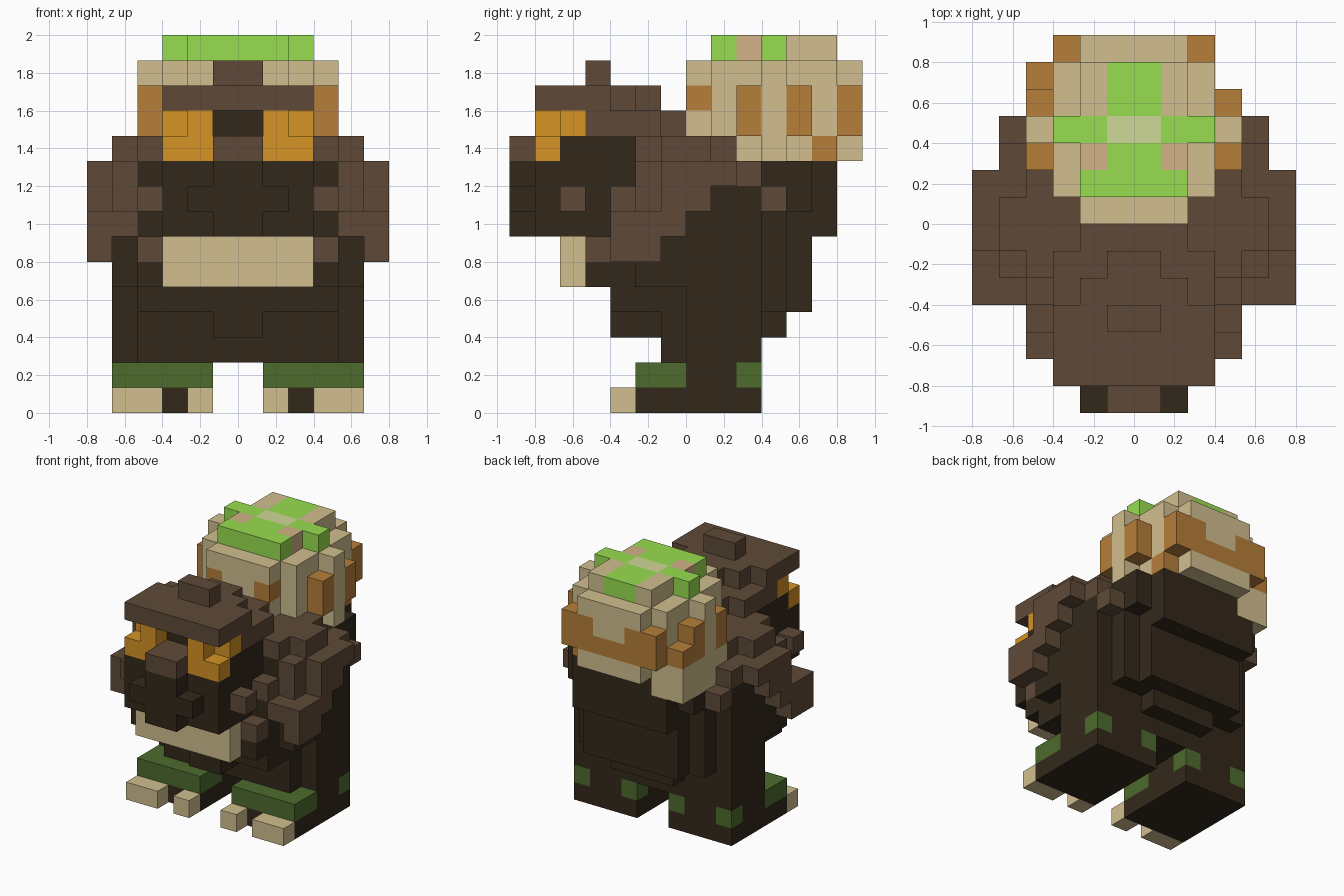
import bpy
import bmesh
from mathutils import Vector

default_cube = bpy.data.objects.get("Cube")
if default_cube:
    bpy.data.objects.remove(default_cube, do_unlink=True)

UNIT = 2 / 15  # edge length of one block
PALETTE = {
    "dark fur": "33281B", "brown fur": "5F4A38", "bone": "D2BF90",
    "leaf green": "98DE50", "moss green": "4D6B2D", "clay orange": "B67F3A",
    "amber eye": "D59325", "pale leaf": "CFD998", "dusty tan": "D2B286",
}


def linear(channel):
    return channel / 12.92 if channel <= 0.04045 else ((channel + 0.055) / 1.055) ** 2.4


def make_material(name, code):
    rgb = [linear(value / 255) for value in bytes.fromhex(code)]
    material = bpy.data.materials.new(name)
    material.use_nodes = True
    material.diffuse_color = (*rgb, 1)
    shader = material.node_tree.nodes["Principled BSDF"]
    shader.inputs["Base Color"].default_value = (*rgb, 1)
    shader.inputs["Roughness"].default_value = 0.9
    return material


materials = {name: make_material(name, code) for name, code in PALETTE.items()}
blocks = {}


def fill(part, colour, x_range, y_range, z_range):
    """Fill a range of blocks; later fills replace earlier ones."""
    for x in range(*x_range):
        for y in range(*y_range):
            for z in range(*z_range):
                blocks[x, y, z] = (part, colour)


def pair(part, colour, x_range, y_range, z_range):
    """Fill a range on the left and its mirror image on the right."""
    low, high = x_range
    fill("left_" + part, colour, (low, high), y_range, z_range)
    fill("right_" + part, colour, (-high, -low), y_range, z_range)


# Torso, stepped outwards towards the back
fill("torso", "dark fur", (-4, 4), (-1, 3), (2, 4))
fill("torso", "dark fur", (-1, 1), (-3, -1), (3, 4))
fill("torso", "dark fur", (-2, 2), (3, 4), (3, 4))
fill("torso", "dark fur", (-4, 4), (-3, 4), (4, 5))
fill("torso", "dark fur", (-3, 3), (4, 5), (4, 8))
fill("torso", "dark fur", (-4, 4), (-4, 4), (5, 7))
fill("torso", "dark fur", (-4, 4), (-2, 4), (7, 10))
fill("torso", "dark fur", (-4, 4), (4, 5), (8, 10))
fill("torso", "dark fur", (-3, 3), (5, 6), (7, 10))

# Legs, with moss cuffs and claws
pair("leg", "dark fur", (1, 5), (-2, 3), (0, 1))
pair("leg", "dark fur", (1, 5), (0, 3), (1, 3))
pair("leg", "dark fur", (4, 5), (0, 3), (3, 9))
pair("cuff", "moss green", (1, 5), (-2, 0), (1, 2))
pair("heel_moss", "moss green", (1, 2), (2, 3), (1, 2))
pair("heel_moss", "moss green", (4, 5), (2, 3), (1, 2))
pair("claws", "bone", (1, 2), (-3, -2), (0, 1))
pair("claws", "bone", (3, 5), (-3, -2), (0, 1))

# Shaggy arms and shoulder mane
pair("arm", "dark fur", (4, 5), (-2, 2), (5, 9))
pair("arm", "dark fur", (3, 4), (-3, -2), (7, 8))
pair("arm", "brown fur", (3, 4), (-4, -3), (6, 7))
pair("arm", "brown fur", (5, 6), (-3, -1), (6, 7))
pair("arm", "brown fur", (4, 6), (-3, 0), (7, 8))
pair("arm", "brown fur", (3, 4), (-3, -2), (8, 9))
pair("arm", "brown fur", (4, 5), (-2, 0), (8, 9))
pair("arm", "brown fur", (5, 6), (-1, 1), (8, 9))
pair("arm", "brown fur", (4, 5), (-2, 3), (9, 10))
pair("arm", "brown fur", (5, 6), (-1, 2), (9, 10))
pair("arm", "brown fur", (4, 5), (3, 4), (8, 9))
fill("mane", "brown fur", (-4, 4), (-2, 2), (10, 11))
fill("mane", "brown fur", (-5, 5), (-1, 1), (10, 11))
fill("mane", "brown fur", (-3, 3), (-2, -1), (11, 12))
fill("mane", "brown fur", (-2, 2), (-1, 0), (11, 12))

# Head, jaw and cheeks
fill("head", "dark fur", (-3, 3), (-6, -2), (7, 10))
fill("head", "dark fur", (-3, 3), (-5, -2), (10, 12))
pair("temple", "brown fur", (2, 3), (-4, -2), (11, 12))
pair("cheek", "brown fur", (3, 4), (-5, -4), (8, 9))
fill("jaw", "bone", (-3, 3), (-5, -4), (5, 7))

# Snout and nose bridge
fill("snout", "dark fur", (-1, 1), (-7, -6), (7, 10))
fill("snout", "dark fur", (-2, 2), (-7, -6), (8, 9))
fill("nose_bridge", "brown fur", (-1, 1), (-7, -5), (10, 11))

# Eyes and brow
pair("eye", "amber eye", (1, 3), (-6, -5), (10, 11))
pair("eye", "amber eye", (1, 2), (-6, -5), (11, 12))
pair("eye", "amber eye", (2, 3), (-5, -4), (11, 12))
fill("brow", "brown fur", (-3, 3), (-6, -3), (12, 13))
fill("brow", "brown fur", (-2, 2), (-3, -2), (12, 13))
fill("brow", "brown fur", (-1, 1), (-2, -1), (12, 13))
fill("brow_tuft", "brown fur", (-1, 1), (-4, -3), (13, 14))

# Clay pot on the back
fill("pot", "bone", (-3, 3), (2, 6), (10, 14))
fill("pot", "bone", (-3, 3), (1, 2), (11, 14))
fill("pot", "bone", (-2, 2), (0, 1), (11, 14))
fill("pot", "bone", (-2, 2), (6, 7), (10, 14))
pair("pot_rib", "bone", (3, 4), (3, 4), (10, 14))

# Orange pattern on the pot
fill("pot_band", "clay orange", (-2, 2), (6, 7), (11, 12))
pair("pot_band_tip", "clay orange", (1, 2), (6, 7), (12, 13))
pair("pot_corner", "clay orange", (2, 3), (6, 7), (11, 13))
pair("pot_corner", "clay orange", (2, 3), (5, 6), (10, 11))
pair("pot_spot", "clay orange", (1, 2), (0, 1), (12, 13))
pair("pot_handle", "clay orange", (3, 4), (2, 3), (11, 13))
pair("pot_handle", "clay orange", (3, 4), (4, 5), (11, 13))
fill("right_pot_handle", "clay orange", (-4, -3), (5, 6), (11, 12))

# Heavy lower corner on one side of the pot
fill("pot_foot", "bone", (-4, -2), (5, 6), (9, 11))
fill("pot_foot", "bone", (-4, -3), (2, 5), (9, 11))

# Leafy lid
fill("lid", "dusty tan", (-2, 2), (2, 3), (14, 15))
fill("lid", "bone", (-2, 2), (4, 6), (14, 15))
fill("leaves", "leaf green", (-1, 1), (1, 6), (14, 15))
fill("leaves", "leaf green", (-2, 2), (1, 2), (14, 15))
fill("leaves", "leaf green", (-3, 3), (3, 4), (14, 15))
fill("leaf_centre", "pale leaf", (-1, 1), (3, 4), (14, 15))


def block_face(bm, cell, axis, sign):
    """Add one outward-facing square on the given side of a block."""
    centre = Vector(cell) + Vector((0.5, 0.5, 0.5))
    normal, across = Vector(), Vector()
    normal[axis] = sign * 0.5
    across[(axis + 1) % 3] = 0.5
    up = normal.cross(across) * 2
    middle = centre + normal
    corners = (-across - up, across - up, across + up, -across + up)
    return bm.faces.new([bm.verts.new((middle + c) * UNIT) for c in corners])


def build_part(part):
    """Turn the exposed block sides of a part into one mesh object."""
    bm = bmesh.new()
    mesh = bpy.data.meshes.new(part)
    slots = []
    for cell, (owner, colour) in blocks.items():
        if owner != part:
            continue
        if colour not in slots:
            slots.append(colour)
            mesh.materials.append(materials[colour])
        for axis in range(3):
            for sign in (-1, 1):
                neighbour = list(cell)
                neighbour[axis] += sign
                if tuple(neighbour) not in blocks:
                    face = block_face(bm, cell, axis, sign)
                    face.material_index = slots.index(colour)
    bmesh.ops.remove_doubles(bm, verts=bm.verts, dist=UNIT / 100)
    bm.to_mesh(mesh)
    bm.free()
    bpy.context.collection.objects.link(bpy.data.objects.new(part, mesh))


for part_name in sorted({owner for owner, colour in blocks.values()}):
    build_part(part_name)
